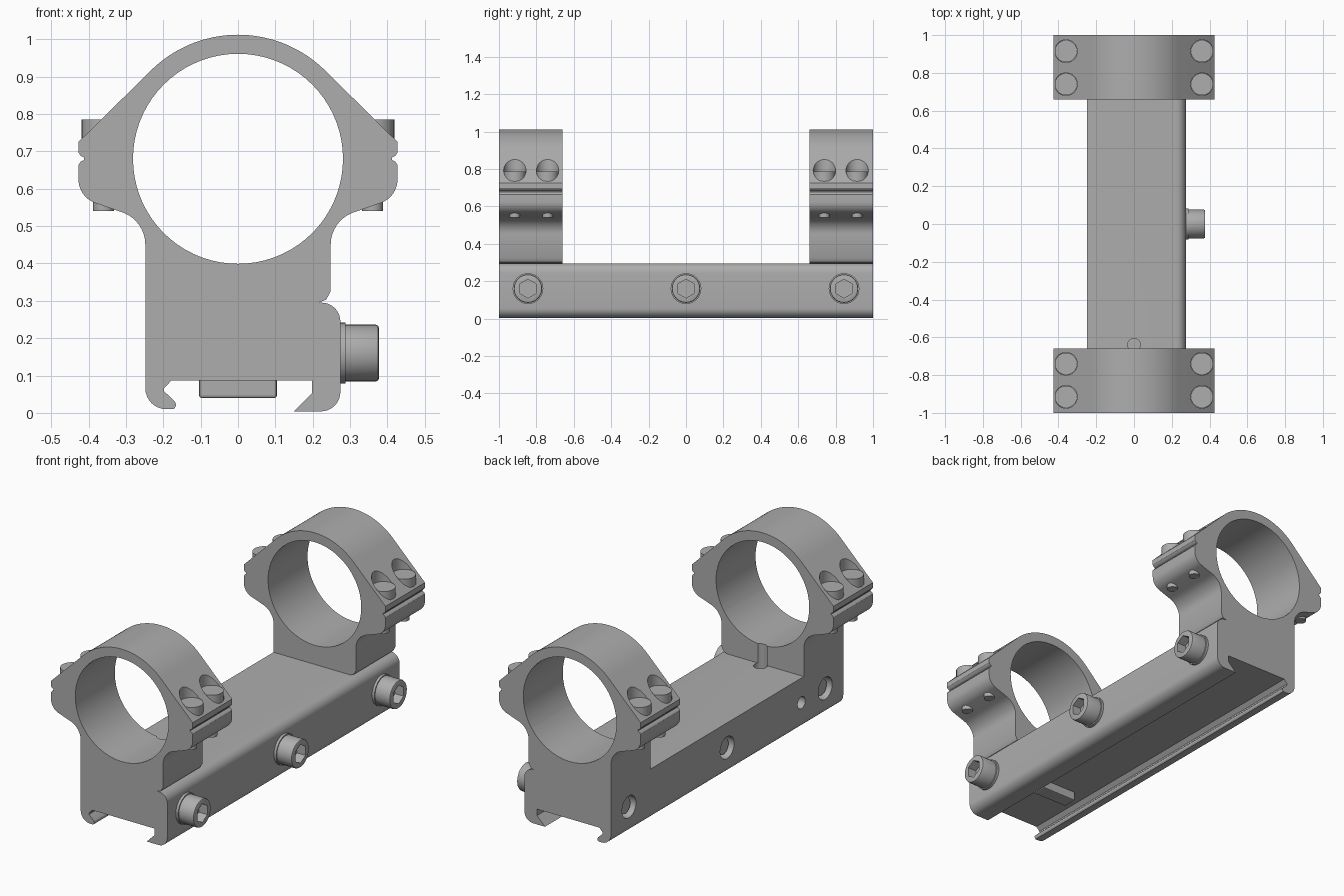
import bpy, bmesh
from math import sin, cos, pi, radians
from mathutils import Matrix, Vector

cube = bpy.data.objects.get("Cube")
if cube:
    bpy.data.objects.remove(cube, do_unlink=True)

grey = bpy.data.materials.new("anodised grey")
grey.use_nodes = True
COLOUR = (0.42, 0.42, 0.42, 1)
grey.diffuse_color = COLOUR
grey.node_tree.nodes["Principled BSDF"].inputs["Base Color"].default_value = COLOUR


def finish(bm, name):
    bmesh.ops.recalc_face_normals(bm, faces=bm.faces)
    mesh = bpy.data.meshes.new(name)
    bm.to_mesh(mesh)
    bm.free()
    mesh.materials.append(grey)
    ob = bpy.data.objects.new(name, mesh)
    bpy.context.collection.objects.link(ob)
    return ob


def extrude(name, outline, y0, y1):
    """Prism along y from an x-z outline."""
    bm = bmesh.new()
    face = bm.faces.new([bm.verts.new((x, y0, z)) for x, z in outline])
    new = bmesh.ops.extrude_face_region(bm, geom=[face])["geom"]
    moved = [v for v in new if isinstance(v, bmesh.types.BMVert)]
    bmesh.ops.translate(bm, verts=moved, vec=(0, y1 - y0, 0))
    return finish(bm, name)


def rod(name, start, end, r, sides=32):
    """Cylinder between two points."""
    a, b = Vector(start), Vector(end)
    turn = (b - a).to_track_quat("Z", "Y").to_matrix().to_4x4()
    bm = bmesh.new()
    bmesh.ops.create_cone(bm, cap_ends=True, segments=sides, radius1=r, radius2=r,
                          depth=(b - a).length,
                          matrix=Matrix.Translation((a + b) / 2) @ turn)
    return finish(bm, name)


def activate(ob):
    bpy.ops.object.select_all(action="DESELECT")
    ob.select_set(True)
    bpy.context.view_layer.objects.active = ob


def cut(ob, cutter):
    mod = ob.modifiers.new("cut", "BOOLEAN")
    mod.operation = "DIFFERENCE"
    mod.solver = "EXACT"
    mod.object = cutter
    cutter.hide_render = True
    activate(ob)
    bpy.ops.object.modifier_apply(modifier=mod.name)
    bpy.data.objects.remove(cutter, do_unlink=True)


def smooth(ob):
    activate(ob)
    bpy.ops.object.shade_smooth_by_angle(angle=radians(30))


def arc(cx, cz, r, a0, a1, n=8):
    steps = [radians(a0 + (a1 - a0) * i / n) for i in range(n + 1)]
    return [(cx + r * cos(a), cz + r * sin(a)) for a in steps]


BORE_Z = 0.68
SEAT = 0.295
SCREW_Z = 0.16
PIN_Y = -0.64

# Rail clamp: rounded jaws, undercut channel
outline = [(-0.248, SEAT)]
outline += arc(-0.192, 0.066, 0.056, 180, 270)
outline += arc(-0.18, 0.022, 0.014, -60, 45, 4)
outline += [(-0.198, 0.058), (-0.198, 0.066), (-0.178, 0.087)]
outline += [(0.198, 0.087), (0.198, 0.052), (0.15, 0.004)]
outline += arc(0.222, 0.056, 0.052, 270, 360)
outline += arc(0.224, 0.245, 0.05, 0, 90)
rail = extrude("rail_clamp", outline, -1, 1)

# Cross bolt bores on the plain side, and the lug pin bores
for y in (-0.845, 0, 0.845):
    cut(rail, rod("bore", (-0.3, y, SCREW_Z), (-0.2, y, SCREW_Z), 0.06))
cut(rail, rod("side_bore", (-0.3, PIN_Y, SCREW_Z), (0, PIN_Y, SCREW_Z), 0.033))
cut(rail, rod("pin_bore", (0, PIN_Y, 0.12), (0, PIN_Y, 0.4), 0.034))
smooth(rail)

# Recoil lug under the rail
lug = extrude("recoil_lug", [(-0.104, 0.04), (0.104, 0.04), (0.104, 0.1), (-0.104, 0.1)],
              PIN_Y - 0.04, PIN_Y + 0.04)
bevel = lug.modifiers.new("bevel", "BEVEL")
bevel.width = 0.006
bevel.segments = 2

# Clamping screws with washer, chamfered head and hex socket
for tag, y in (("front", -0.845), ("middle", 0), ("rear", 0.845)):
    washer = rod(tag + "_washer", (0.27, y, SCREW_Z), (0.288, y, SCREW_Z), 0.082)
    head = rod(tag + "_clamp_screw", (0.28, y, SCREW_Z), (0.377, y, SCREW_Z), 0.076)
    bm = bmesh.new()
    bm.from_mesh(head.data)
    rim = [e for e in bm.edges if all(v.co.x > 0.37 for v in e.verts)]
    bmesh.ops.bevel(bm, geom=rim, offset=0.008, segments=2, affect="EDGES", profile=0.5)
    bm.to_mesh(head.data)
    bm.free()
    socket = rod("socket", (0.325, y, SCREW_Z), (0.4, y, SCREW_Z), 0.05, 6)
    # Put the hexagon's corners at top and bottom
    if not any(abs(v.co.z - SCREW_Z - 0.05) < 0.001 for v in socket.data.vertices):
        c = Vector((0, y, SCREW_Z))
        socket.data.transform(Matrix.Translation(c) @ Matrix.Rotation(pi / 6, 4, "X")
                              @ Matrix.Translation(-c))
    cut(head, socket)
    shank = rod(tag + "_bolt_end", (-0.225, y, SCREW_Z), (-0.19, y, SCREW_Z), 0.044)
    for ob in (washer, head, shank):
        smooth(ob)

# Ring side: concave neck, rounded ear, split notch, sloped shoulder
side = [(0.248, 0.45)] + arc(0.34, 0.45, 0.092, 170, 105)
side += arc(0.36, 0.625, 0.067, -70, 0)
side += [(0.427, 0.663), (0.421, 0.672), (0.412, 0.677), (0.412, 0.683),
         (0.421, 0.688), (0.427, 0.697), (0.427, 0.725)]
left_side = [(-x, z) for x, z in reversed(side)]
foot = [(-0.248, SEAT), (0.215, SEAT), (0.236, 0.303), (0.248, 0.325)]
ring_outline = foot + side + arc(0, BORE_Z, 0.332, 45, 135, 32) + left_side

for tag, s in (("front", -1), ("rear", 1)):
    ring = extrude(tag + "_ring", ring_outline, *sorted((s, s * 0.66)))
    cut(ring, rod("tube_bore", (0, -2, BORE_Z), (0, 2, BORE_Z), 0.281, 72))
    if s < 0:
        cut(ring, rod("pin_groove", (0, PIN_Y, 0.2), (0, PIN_Y, 0.6), 0.034))
    # Counterbored cap screws in both ears
    for x in (-0.36, 0.36):
        for y in (s * 0.74, s * 0.915):
            cut(ring, rod("counterbore", (x, y, 0.735), (x, y, 1.1), 0.06))
            cap = rod(tag + "_cap_screw", (x, y, 0.73), (x, y, 0.785), 0.0585)
            tip = rod(tag + "_cap_screw_tip", (x, y, 0.54), (x, y, 0.6), 0.028, 24)
            smooth(cap)
            smooth(tip)
    smooth(ring)
